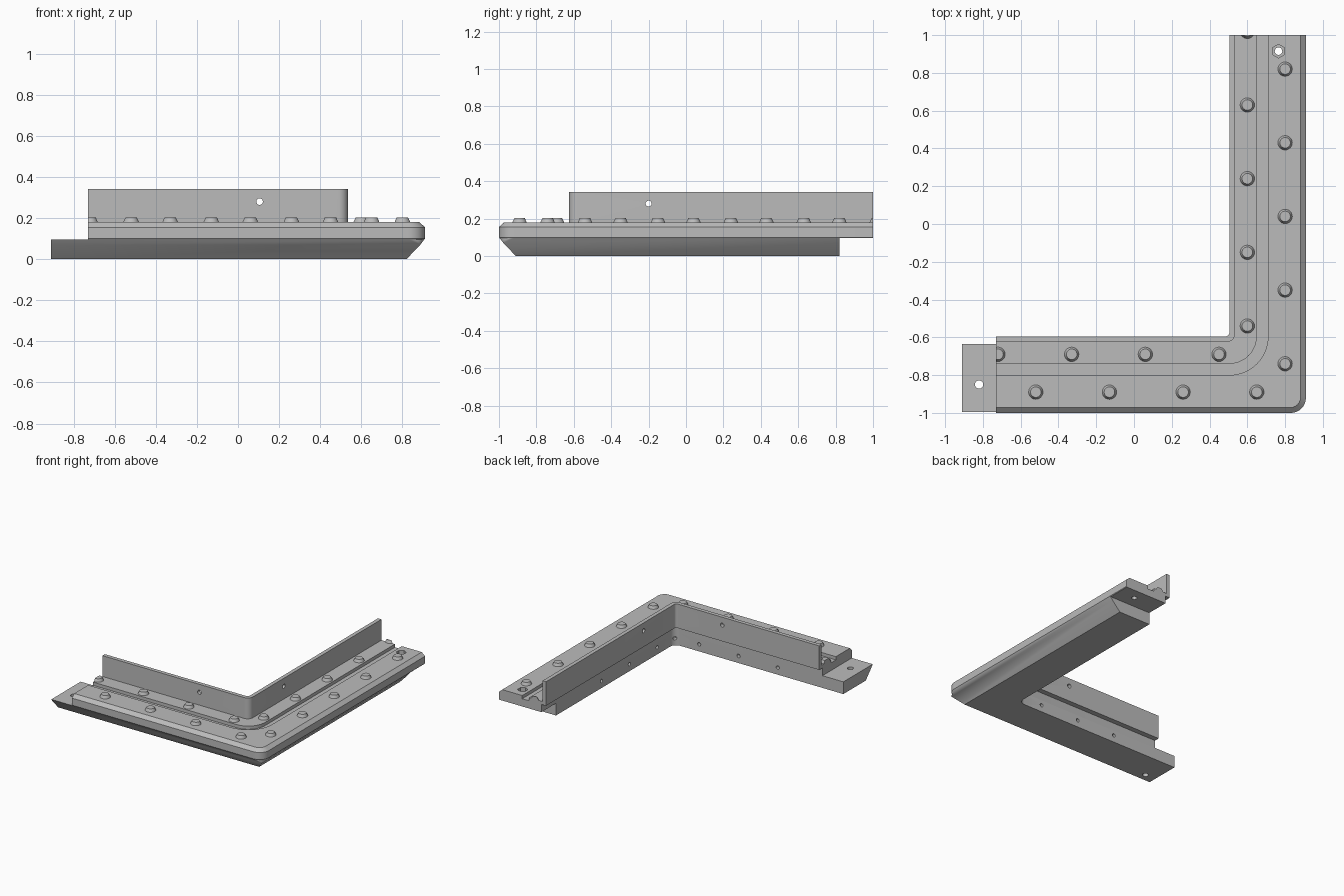
import bpy, bmesh, math
from mathutils import Matrix, Vector

cube = bpy.data.objects.get("Cube")
if cube:
    bpy.data.objects.remove(cube)

grey = bpy.data.materials.new("plain grey")
grey.use_nodes = True
colour = (0.50, 0.50, 0.50, 1)
grey.diffuse_color = colour
grey.node_tree.nodes["Principled BSDF"].inputs["Base Color"].default_value = colour

OUT_X, OUT_Y = 0.91, -1.0        # outer faces of the two legs
UPPER_X, UPPER_Y = -0.73, 1.0    # ends of the upper rail
LOWER_X, LOWER_Y = -0.91, 0.82   # ends of the lower rail
SPLIT = 0.095                    # height of the lap joint
DECK = 0.18                      # top of the rail


def finish(bm, name):
    bmesh.ops.recalc_face_normals(bm, faces=bm.faces)
    mesh = bpy.data.meshes.new(name)
    bm.to_mesh(mesh)
    bm.free()
    mesh.materials.append(grey)
    obj = bpy.data.objects.new(name, mesh)
    bpy.context.collection.objects.link(obj)
    return obj


def smooth(obj):
    bpy.ops.object.select_all(action='DESELECT')
    obj.select_set(True)
    bpy.context.view_layer.objects.active = obj
    bpy.ops.object.shade_smooth_by_angle(angle=math.radians(25))


def sweep_corner(name, profile, end_x, end_y, steps=10):
    """Sweep (inset, height, corner radius) points round the L."""
    bm = bmesh.new()
    rings = []
    for inset, z, r in profile:
        cx, cy = OUT_X - inset - r, OUT_Y + inset + r
        path = [(end_x, OUT_Y + inset)]
        for i in range(steps + 1):
            a = math.pi / 2 * (i / steps - 1)
            path.append((cx + r * math.cos(a), cy + r * math.sin(a)))
        path.append((OUT_X - inset, end_y))
        rings.append([bm.verts.new((x, y, z)) for x, y in path])
    for a, b in zip(rings, rings[1:] + rings[:1]):
        for i in range(len(a) - 1):
            bm.faces.new((a[i], a[i + 1], b[i + 1], b[i]))
    for end in (0, -1):
        bm.faces.new([ring[end] for ring in rings])
    bmesh.ops.remove_doubles(bm, verts=bm.verts, dist=1e-5)
    return finish(bm, name)


def add_drill(bm, centre, radius, length, axis=(0, 0, 1), sides=20):
    turn = Vector((0, 0, 1)).rotation_difference(Vector(axis)).to_matrix().to_4x4()
    bmesh.ops.create_cone(bm, cap_ends=True, segments=sides, radius1=radius,
                          radius2=radius, depth=length,
                          matrix=Matrix.Translation(centre) @ turn)


def cut(obj, bm):
    cutter = finish(bm, "cutter")
    cutter.hide_render = True
    mod = obj.modifiers.new("holes", 'BOOLEAN')
    mod.operation, mod.solver, mod.object = 'DIFFERENCE', 'EXACT', cutter
    smooth(obj)
    bpy.ops.object.modifier_apply(modifier=mod.name)
    bpy.data.objects.remove(cutter)


# Lower rail: undercut outer face, tongue at the left end
lower = sweep_corner("lower_rail", [
    (0.09, 0, 0), (0.023, 0.07, 0), (0.004, SPLIT, 0.075),
    (0.365, SPLIT, 0.05), (0.365, 0, 0.05)], LOWER_X, LOWER_Y)

# Upper rail: chamfered deck, shallow groove and upright flange
upper = sweep_corner("upper_rail", [
    (0.004, SPLIT, 0.075), (0, 0.1, 0.08), (0, 0.155, 0.08), (0.028, DECK, 0.055),
    (0.2, DECK, 0.205), (0.2, 0.155, 0.205), (0.26, 0.155, 0.145), (0.26, DECK, 0.145),
    (0.375, DECK, 0.045), (0.375, 0.342, 0.045), (0.405, 0.342, 0.02),
    (0.405, 0.155, 0.02), (0.365, 0.155, 0.05), (0.365, SPLIT, 0.05)],
    UPPER_X, UPPER_Y)

# Tongue hole and blind holes along the inner face
inner_x, inner_y = OUT_X - 0.365, OUT_Y + 0.365
bm = bmesh.new()
add_drill(bm, (-0.82, -0.85, 0.05), 0.022, 0.3)
for i in range(3):
    add_drill(bm, (-0.345 + 0.338 * i, inner_y, 0.055), 0.014, 0.06, (0, 1, 0), 12)
    add_drill(bm, (inner_x, -0.425 + 0.343 * i, 0.055), 0.014, 0.06, (1, 0, 0), 12)
add_drill(bm, (inner_x - 0.015, inner_y + 0.015, 0.055), 0.014, 0.06, (1, -1, 0), 12)
cut(lower, bm)

# Flange holes and the through hole at the back end
bm = bmesh.new()
add_drill(bm, (0.105, -0.61, 0.28), 0.016, 0.1, (0, 1, 0))
add_drill(bm, (0.52, -0.2, 0.28), 0.016, 0.1, (1, 0, 0))
add_drill(bm, (0.765, 0.915, 0.14), 0.02, 0.3)
cut(upper, bm)

# Hexagonal nut recess
bm = bmesh.new()
add_drill(bm, (0.765, 0.915, DECK), 0.036, 0.06, sides=6)
cut(upper, bm)

# Two staggered rows of bolt heads on each leg, trimmed at the rail ends
PITCH = 0.39
spots = []
for i in range(4):
    spots += [(-0.52 + PITCH * i, -0.89), (-0.72 + PITCH * i, -0.69)]
for i in range(5):
    spots += [(0.8, -0.74 + PITCH * i), (0.6, -0.54 + PITCH * i)]
bm = bmesh.new()
for x, y in spots:
    bmesh.ops.create_cone(bm, cap_ends=True, segments=24, radius1=0.039, radius2=0.028,
                          depth=0.024, matrix=Matrix.Translation((x, y, DECK + 0.01)))
for point, normal in (((UPPER_X, 0, 0), (-1, 0, 0)), ((0, UPPER_Y, 0), (0, 1, 0))):
    parts = bm.verts[:] + bm.edges[:] + bm.faces[:]
    result = bmesh.ops.bisect_plane(bm, geom=parts, plane_co=point, plane_no=normal,
                                    clear_outer=True)
    rim = [e for e in result["geom_cut"] if isinstance(e, bmesh.types.BMEdge)]
    bmesh.ops.holes_fill(bm, edges=rim, sides=0)
bolts = finish(bm, "bolt_heads")

for obj in (lower, upper, bolts):
    smooth(obj)
